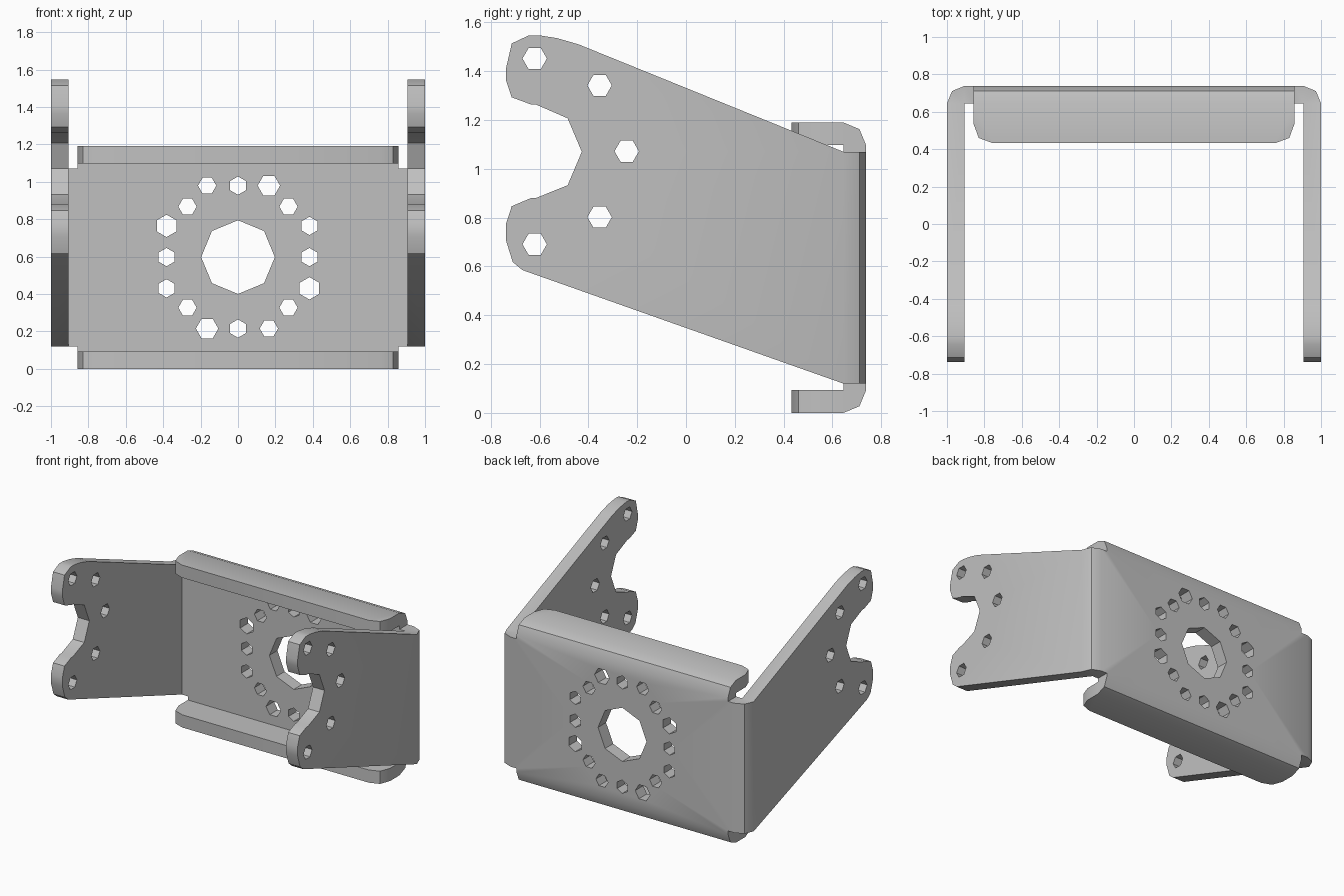
import bpy, bmesh
from math import cos, sin, pi, radians

cube = bpy.data.objects.get("Cube")
if cube:
    bpy.data.objects.remove(cube)

T = 0.093                # sheet thickness
MID = 0.595              # mid height of the back plate
BACK = 0.738             # outer back face
BEND = BACK - T          # where the bends start
TAB = 0.475              # half height of the side plates at the bend
LIP = 0.858              # half width of the lips

bm = bmesh.new()


def polygon(u, v, r, n, turn=0.0):
    """Regular polygon used for a hole."""
    return [(u + r * cos(turn + 2 * pi * i / n), v + r * sin(turn + 2 * pi * i / n))
            for i in range(n)]


def sheet(loops, place, w0, w1):
    """Extrude an outline with holes from w0 to w1; place maps u, v, w to x, y, z."""
    edges = []
    for loop in loops:
        verts = [bm.verts.new(place(u, v, w0)) for u, v in loop]
        edges += [bm.edges.new((a, b)) for a, b in zip(verts, verts[1:] + verts[:1])]
    filled = bmesh.ops.triangle_fill(bm, edges=edges, use_beauty=True)["geom"]
    faces = [g for g in filled if isinstance(g, bmesh.types.BMFace)]
    out = bmesh.ops.extrude_face_region(bm, geom=faces)["geom"]
    shift = [b - a for a, b in zip(place(0, 0, w0), place(0, 0, w1))]
    bmesh.ops.translate(bm, vec=shift,
                        verts=[g for g in out if isinstance(g, bmesh.types.BMVert)])


def along_x(u, v, w):
    return (w, u, v)


def along_y(u, v, w):
    return (u, w, v)


def along_z(u, v, w):
    return (u, v, w)


def quarter(u, v, su, sv):
    """Two-segment rounded bend section around an inner corner."""
    return [(u, v)] + [(u + su * T * cos(radians(a)), v + sv * T * sin(radians(a)))
                       for a in (0, 45, 90)]


# Back plate with notched corners, centre bore and ring of mounting holes
wide, lip_z = 1 - T, MID - T
corner = [(wide, TAB), (LIP, TAB), (LIP, lip_z)]
outline = corner + [(-x, z) for x, z in reversed(corner)]
outline += [(-x, -z) for x, z in corner] + [(x, -z) for x, z in reversed(corner)]
loops = [[(x, MID + z) for x, z in outline], polygon(0, MID + 0.002, 0.197, 8)]
ring = [(0, 0.382), (0.165, 0.382), (0.27, 0.27), (0.382, 0.167)]
for x, z in ring:
    for k in range(4):
        large = (k % 2 == 1 and z == 0.167) or (k % 2 == 1 and x == 0.165)
        upright = abs(x) in (0, 0.382)
        if k == 0 or k == 2:
            px, pz = (x, z) if k == 0 else (-x, -z)
        else:
            px, pz = (x, -z) if k == 1 else (-x, z)
            if x == 0:
                px, pz = (z if k == 1 else -z), 0
        if abs(x) == 0.165:
            large = px * pz > 0
        r = 0.06 if large else 0.049
        loops.append(polygon(px, MID + 0.002 + pz, r, 6, pi / 6 if upright else 0))
sheet(loops, along_y, BEND, BACK)

# Side plates: forked arms with five holes, mirrored left and right
arm = [(-0.427, 1.07), (-0.485, 1.207), (-0.616, 1.264), (-0.636, 1.264),
       (-0.714, 1.293), (-0.738, 1.365), (-0.738, 1.41), (-0.714, 1.514),
       (-0.644, 1.547), (-0.6, 1.547), (-0.526, 1.535), (-0.44, 1.51),
       (BEND, MID + TAB), (BEND, MID - TAB), (-0.67, 0.585), (-0.71, 0.618),
       (-0.738, 0.708), (-0.738, 0.773), (-0.714, 0.847), (-0.636, 0.88),
       (-0.616, 0.88), (-0.485, 0.933)]
arm_holes = [(-0.62, 1.452), (-0.354, 1.342), (-0.243, 1.072),
             (-0.354, 0.802), (-0.62, 0.691)]
arm_loops = [arm] + [polygon(y, z, 0.05, 6) for y, z in arm_holes]

# Lip outline with clipped front corners
tip = [(LIP, BEND), (LIP, 0.535), (0.83, 0.46), (0.757, 0.433)]
lip = tip + [(-x, y) for x, y in reversed(tip)]

for s in (-1, 1):
    sheet(arm_loops, along_x, s * wide, s)
    # Vertical bend joining the side plate
    sheet([quarter(s * wide, BEND, s, 1)], along_z, MID - TAB, MID + TAB)
    # Lip and its horizontal bend
    sheet([lip], along_z, MID + s * lip_z, MID + s * MID)
    sheet([quarter(BEND, MID + s * lip_z, 1, s)], along_x, -LIP, LIP)

# Weld the parts and drop the hidden walls between them
bmesh.ops.remove_doubles(bm, verts=bm.verts, dist=0.0005)
inner = [f for f in bm.faces if all(len(e.link_faces) > 2 for e in f.edges)]
bmesh.ops.delete(bm, geom=inner, context="FACES")
bmesh.ops.recalc_face_normals(bm, faces=bm.faces)

mesh = bpy.data.meshes.new("u_bracket")
bm.to_mesh(mesh)
bm.free()
bracket = bpy.data.objects.new("u_bracket", mesh)
bpy.context.collection.objects.link(bracket)

# Plain grey metal
grey = bpy.data.materials.new("light_grey_metal")
grey.use_nodes = True
grey.diffuse_color = (0.53, 0.53, 0.53, 1)
grey.node_tree.nodes["Principled BSDF"].inputs["Base Color"].default_value = (0.53, 0.53, 0.53, 1)
mesh.materials.append(grey)

bpy.ops.object.select_all(action="DESELECT")
bracket.select_set(True)
bpy.context.view_layer.objects.active = bracket
bpy.ops.object.shade_smooth_by_angle(angle=radians(30))
